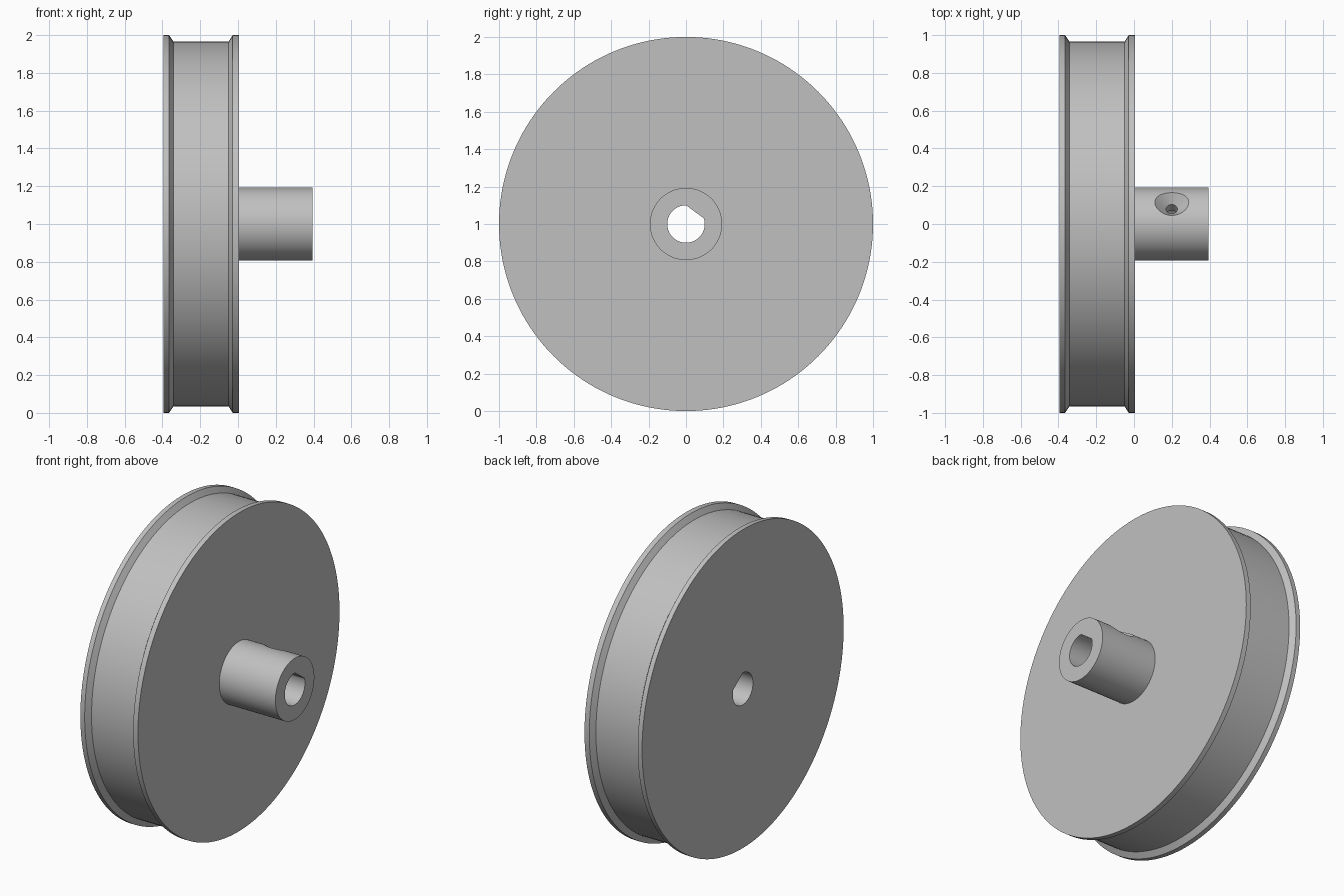
import bpy, bmesh
from math import cos, sin, tau, radians
from mathutils import Vector

if "Cube" in bpy.data.objects:
    bpy.data.objects.remove(bpy.data.objects["Cube"], do_unlink=True)

AXLE_HEIGHT = 1.0
FLAT_ANGLE = radians(53.5)     # direction of the bore flat and the set screw
FLAT_HALF = radians(36)        # half the arc removed by the flat

# Plain grey metal
metal = bpy.data.materials.new("grey_metal")
grey = (0.53, 0.53, 0.53, 1)
metal.use_nodes = True
metal.diffuse_color = grey
metal.node_tree.nodes["Principled BSDF"].inputs["Base Color"].default_value = grey


def full_turn(count):
    return [tau * i / count for i in range(count)]


def lathe(name, profile, angles):
    """Closed solid from (x, radius) points swept around the x axis."""
    bm = bmesh.new()
    rings = [[bm.verts.new((x, r * cos(a), r * sin(a))) for a in angles]
             for x, r in profile]
    n = len(angles)
    for one, two in zip(rings, rings[1:]):
        for i in range(n):
            j = (i + 1) % n
            bm.faces.new((one[i], one[j], two[j], two[i]))
    bm.faces.new(rings[0])
    bm.faces.new(rings[-1])
    bmesh.ops.recalc_face_normals(bm, faces=bm.faces)
    mesh = bpy.data.meshes.new(name)
    bm.to_mesh(mesh)
    bm.free()
    mesh.materials.append(metal)
    obj = bpy.data.objects.new(name, mesh)
    obj.location.z = AXLE_HEIGHT
    bpy.context.collection.objects.link(obj)
    return obj


# Flanged rim and hub in one turned profile
wheel = lathe("flanged_wheel", [
    (-0.395, 1.0), (-0.365, 1.0), (-0.342, 0.965),
    (-0.05, 0.965), (-0.028, 1.0), (0.005, 1.0),
    (0.005, 0.193), (0.395, 0.193)], full_turn(160))

# D-shaped shaft bore: an arc closed by a flat chord
steps = 60
arc = [FLAT_ANGLE + FLAT_HALF + (tau - 2 * FLAT_HALF) * i / steps
       for i in range(steps + 1)]
bore = lathe("bore_cutter", [(-0.6, 0.1), (0.6, 0.1)], arc)

# Countersunk set screw hole, entering the hub square to the flat
screw = lathe("screw_hole_cutter",
              [(0.04, 0.03), (0.133, 0.03), (0.25, 0.147)], full_turn(48))
direction = Vector((0, cos(FLAT_ANGLE), sin(FLAT_ANGLE)))
screw.rotation_euler = Vector((1, 0, 0)).rotation_difference(direction).to_euler()
screw.location.x = 0.2

# Cut both holes and remove the cutters
bpy.ops.object.select_all(action="DESELECT")
bpy.context.view_layer.objects.active = wheel
wheel.select_set(True)
for cutter in (bore, screw):
    cutter.hide_render = True
    cut = wheel.modifiers.new(cutter.name, "BOOLEAN")
    cut.operation = "DIFFERENCE"
    cut.solver = "EXACT"
    cut.object = cutter
    bpy.ops.object.modifier_apply(modifier=cut.name)
    bpy.data.objects.remove(cutter, do_unlink=True)

bpy.ops.object.shade_smooth_by_angle(angle=radians(25))
